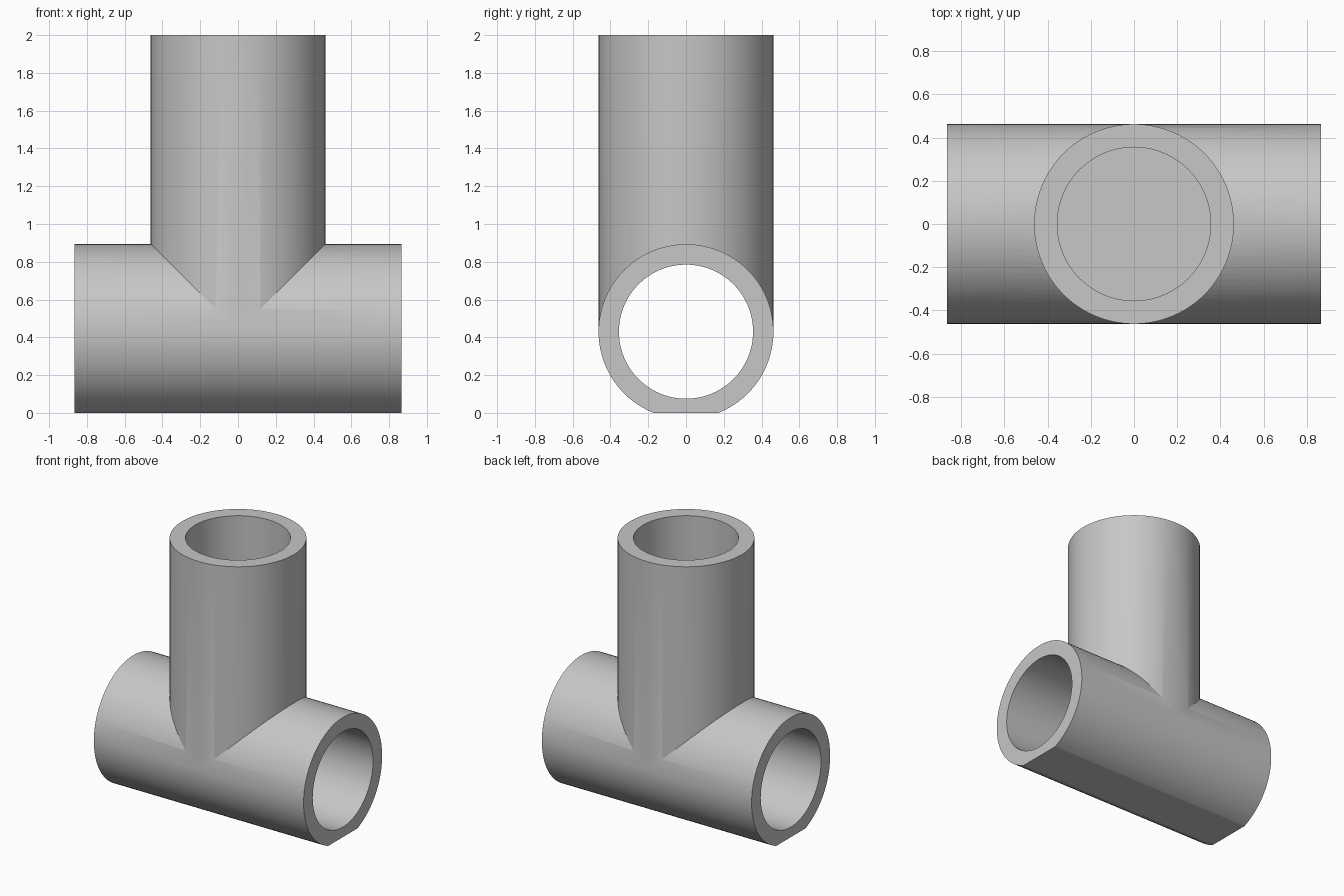
import bpy
import math

cube = bpy.data.objects.get("Cube")
if cube:
    bpy.data.objects.remove(cube, do_unlink=True)

AXIS_Z = 0.43      # height of the horizontal pipe's axis
OUTER = 0.463
BORE = 0.355
HALF = 0.865       # half length of the horizontal pipe
TOP = 2.0
SOCKET_FLOOR = AXIS_Z + OUTER

grey = bpy.data.materials.new("plain grey")
grey.use_nodes = True
color = (0.57, 0.57, 0.57, 1)
grey.diffuse_color = color
grey.node_tree.nodes["Principled BSDF"].inputs["Base Color"].default_value = color


def horizontal(name, radius, half):
    bpy.ops.mesh.primitive_cylinder_add(
        vertices=96, radius=radius, depth=2 * half,
        location=(0, 0, AXIS_Z), rotation=(0, math.pi / 2, 0))
    return finish(name)


def vertical(name, radius, low, high):
    bpy.ops.mesh.primitive_cylinder_add(
        vertices=96, radius=radius, depth=high - low,
        location=(0, 0, (low + high) / 2))
    return finish(name)


def finish(name):
    obj = bpy.context.object
    obj.name = name
    obj.data.materials.append(grey)
    bpy.ops.object.transform_apply(location=True, rotation=True, scale=True)
    return obj


def combine(target, tool, operation):
    mod = target.modifiers.new(tool.name, "BOOLEAN")
    mod.operation = operation
    mod.solver = "EXACT"
    mod.object = tool
    bpy.ops.object.select_all(action="DESELECT")
    target.select_set(True)
    bpy.context.view_layer.objects.active = target
    bpy.ops.object.modifier_apply(modifier=mod.name)
    bpy.data.objects.remove(tool, do_unlink=True)


# Horizontal through pipe with the upright socket joined on
fitting = horizontal("tee_pipe_fitting", OUTER, HALF)
combine(fitting, vertical("upright_socket", OUTER - 0.001, AXIS_Z + 0.01, TOP), "UNION")

# Through bore and blind upright bore
combine(fitting, horizontal("through_bore", BORE, HALF + 0.2), "DIFFERENCE")
combine(fitting, vertical("upright_bore", BORE, SOCKET_FLOOR, TOP + 0.2), "DIFFERENCE")

# Flat foot underneath
bpy.ops.mesh.primitive_cube_add(size=2, location=(0, 0, -1))
combine(fitting, finish("foot_cutter"), "DIFFERENCE")

bpy.ops.object.shade_smooth_by_angle(angle=math.radians(20))
